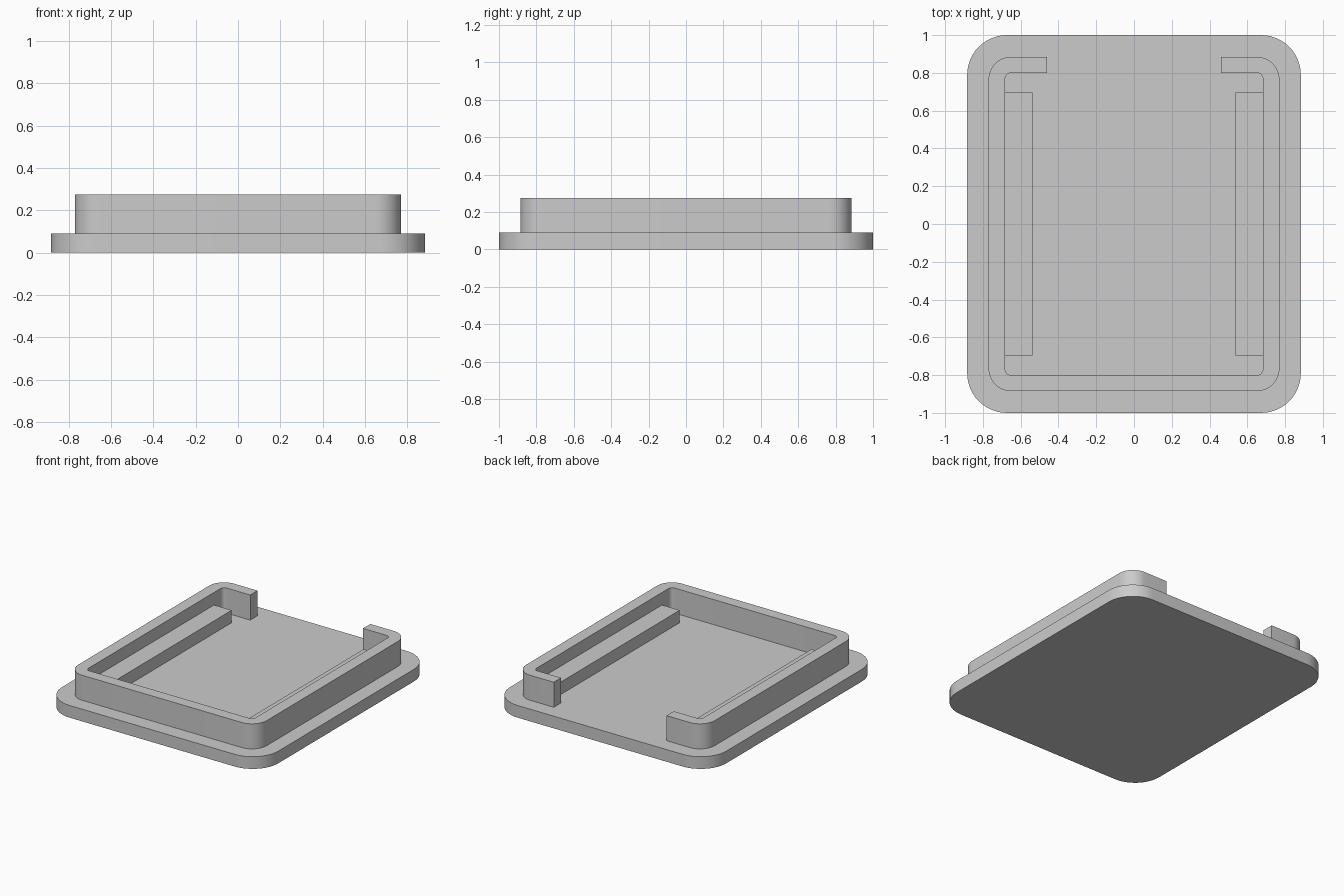
import bpy, bmesh, math

cube = bpy.data.objects.get("Cube")
if cube:
    bpy.data.objects.remove(cube, do_unlink=True)

BASE_TOP, RAIL_TOP, WALL_TOP = 0.09, 0.182, 0.275
SINK = 0.01  # depth that raised parts bite into their neighbours

grey = bpy.data.materials.new("plain grey")
grey.use_nodes = True
colour = (0.6, 0.6, 0.6, 1)
grey.diffuse_color = colour
grey.node_tree.nodes["Principled BSDF"].inputs["Base Color"].default_value = colour


def rounded_corners(hx, hy, r, steps=12):
    """Rounded rectangle, counter-clockwise from the back left corner."""
    points = []
    for i, (sx, sy) in enumerate([(1, 1), (-1, 1), (-1, -1), (1, -1)]):
        for k in range(steps + 1):
            a = math.pi / 2 * (i + k / steps)
            points.append((sx * (hx - r) + r * math.cos(a),
                           sy * (hy - r) + r * math.sin(a)))
    return points


def extrude_outline(name, outline, z0, z1):
    bm = bmesh.new()
    face = bm.faces.new([bm.verts.new((x, y, z0)) for x, y in outline])
    grown = bmesh.ops.extrude_face_region(bm, geom=[face], use_keep_orig=True)
    top = [v for v in grown["geom"] if isinstance(v, bmesh.types.BMVert)]
    bmesh.ops.translate(bm, verts=top, vec=(0, 0, z1 - z0))
    bmesh.ops.recalc_face_normals(bm, faces=bm.faces)
    mesh = bpy.data.meshes.new(name)
    bm.to_mesh(mesh)
    bm.free()
    mesh.materials.append(grey)
    obj = bpy.data.objects.new(name, mesh)
    bpy.context.collection.objects.link(obj)
    bpy.ops.object.select_all(action='DESELECT')
    obj.select_set(True)
    bpy.context.view_layer.objects.active = obj
    bpy.ops.object.shade_smooth_by_angle(angle=math.radians(30))
    return obj


def open_ring(hx, hy, r, gap, steps=12):
    """Rounded rectangle left open at the back, from the left end to the right end."""
    points = rounded_corners(hx, hy, r, steps)
    n = steps + 1
    left, back_right, front = points[:n], points[n:2 * n], points[2 * n:]
    path = left[::-1] + front[::-1] + back_right[::-1]
    return [(gap, hy)] + path + [(-gap, hy)]


# Base plate with rounded corners
extrude_outline("base_plate", rounded_corners(0.883, 1.0, 0.21), 0, BASE_TOP)

# Raised rim, open in the middle of the back
outer = open_ring(0.77, 0.885, 0.12, 0.46)
inner = open_ring(0.682, 0.80, 0.03, 0.46)
extrude_outline("rim_wall", outer + inner[::-1], BASE_TOP - SINK, WALL_TOP)

# Low ledges along the inside of both side walls
for side, s in (("left", 1), ("right", -1)):
    x0, x1, y = s * 0.538, s * (0.682 + SINK), 0.695
    extrude_outline(side + "_ledge", [(x0, -y), (x1, -y), (x1, y), (x0, y)],
                    BASE_TOP - SINK, RAIL_TOP)
